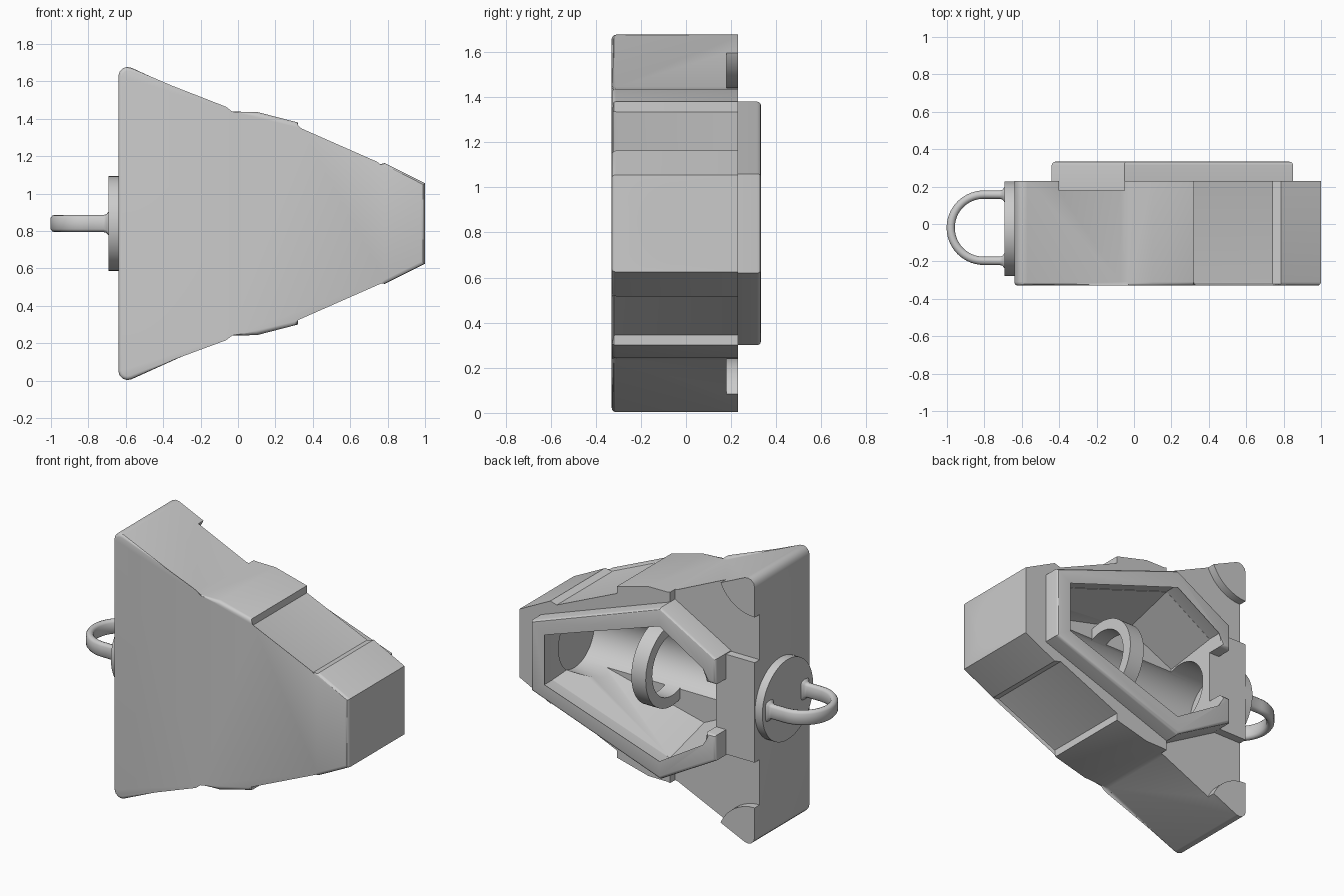
import bpy, bmesh, math
from mathutils import Vector

cube = bpy.data.objects.get("Cube")
if cube:
    bpy.data.objects.remove(cube, do_unlink=True)

MID_Z, BORE_Y = 0.84, -0.03

grey = bpy.data.materials.new("plain grey")
grey.use_nodes = True
grey.diffuse_color = (0.6, 0.6, 0.6, 1)
grey.node_tree.nodes["Principled BSDF"].inputs["Base Color"].default_value = (0.6, 0.6, 0.6, 1)


def finish(name, bm):
    bmesh.ops.recalc_face_normals(bm, faces=bm.faces[:])
    mesh = bpy.data.meshes.new(name)
    bm.to_mesh(mesh)
    bm.free()
    obj = bpy.data.objects.new(name, mesh)
    bpy.context.collection.objects.link(obj)
    mesh.materials.append(grey)
    return obj


def mirror(points):
    """Close a half outline given above the middle line."""
    return points + [(x, 2 * MID_Z - z) for x, z in reversed(points)]


def flip(points):
    return [(x, 2 * MID_Z - z) for x, z in points]


def prism(name, points, y0, y1, end_points=None, bevel=None, width=0.02):
    """Extrude an x-z outline along y; bevel picks edges by a rule."""
    bm = bmesh.new()
    a = [bm.verts.new((x, y0, z)) for x, z in points]
    b = [bm.verts.new((x, y1, z)) for x, z in (end_points or points)]
    bm.faces.new(a)
    bm.faces.new(b)
    n = len(a)
    for i in range(n):
        bm.faces.new((a[i], a[(i + 1) % n], b[(i + 1) % n], b[i]))
    if bevel:
        edges = [e for e in bm.edges if bevel(e)]
        bmesh.ops.bevel(bm, geom=edges, offset=width, segments=3, profile=0.5,
                        affect='EDGES', clamp_overlap=False)
    return finish(name, bm)


def arc_solid(name, r_in, r_out, x0, x1, start, end, steps, y=BORE_Y):
    """Arc of a ring about the bore axis."""
    bm = bmesh.new()
    rows = []
    for i in range(steps + 1):
        t = math.radians(start + (end - start) * i / steps)
        rows.append([bm.verts.new((x, y + r * math.sin(t), MID_Z + r * math.cos(t)))
                     for x, r in ((x0, r_in), (x1, r_in), (x1, r_out), (x0, r_out))])
    for p, q in zip(rows, rows[1:]):
        for k in range(4):
            bm.faces.new((p[k], p[(k + 1) % 4], q[(k + 1) % 4], q[k]))
    bm.faces.new(rows[0])
    bm.faces.new(rows[-1])
    return finish(name, bm)


def rod(name, r, x0, x1, y=BORE_Y, bevel=0):
    """Solid cylinder along x."""
    bm = bmesh.new()
    bmesh.ops.create_cone(bm, cap_ends=True, segments=64, radius1=r, radius2=r, depth=x1 - x0)
    if bevel:
        edges = [e for e in bm.edges if e.verts[0].co.z * e.verts[1].co.z > 0 and e.verts[0].co.z > 0]
        bmesh.ops.bevel(bm, geom=edges, offset=bevel, segments=2, profile=0.5, affect='EDGES')
    for v in bm.verts:
        c = v.co.copy()
        v.co = Vector(((x0 + x1) / 2 - c.z, y + c.y, MID_Z + c.x))
    return finish(name, bm)


def smooth(obj, angle=30):
    bpy.ops.object.select_all(action='DESELECT')
    obj.select_set(True)
    bpy.context.view_layer.objects.active = obj
    bpy.ops.object.shade_smooth_by_angle(angle=math.radians(angle))


def cut(obj, cutter):
    cutter.hide_render = True
    mod = obj.modifiers.new("cut", 'BOOLEAN')
    mod.operation, mod.solver, mod.object = 'DIFFERENCE', 'EXACT', cutter
    bpy.context.view_layer.objects.active = obj
    bpy.ops.object.modifier_apply(modifier=mod.name)
    bpy.data.objects.remove(cutter, do_unlink=True)


# Main wedge body with stepped edges and rounded wide corners
corner = [(-0.59 + 0.05 * math.cos(math.radians(t)), 1.627 + 0.05 * math.sin(math.radians(t)))
          for t in (180, 150, 120, 93, 66)]
outline = mirror(corner + [(-0.07, 1.445), (-0.03, 1.438), (0.10, 1.437), (0.32, 1.38), (0.32, 1.335),
                           (0.74, 1.15), (0.785, 1.163), (1.0, 1.055)])
body = prism("body", outline, -0.33, 0.23,
             bevel=lambda e: all(v.co.y < -0.3 for v in e.verts))

# Shallow recesses beside the corner pads
pad_edge = [(-0.64 + 0.26 * math.cos(math.radians(t)), 1.70 + 0.26 * math.sin(math.radians(t)))
            for t in range(-10, -91, -8)]
recess = [(-0.75, 1.155), (-0.44, 1.155), (-0.05, 1.38), (-0.05, 1.655)] + pad_edge + [(-0.75, 1.44)]
cut(body, prism("upper_recess_cutter", recess, 0.18, 0.3))
cut(body, prism("lower_recess_cutter", flip(recess), 0.18, 0.3))

# Tapered cavity
opening = mirror([(-0.37, 1.09), (-0.05, 1.285), (0.77, 1.01)])
floor = mirror([(-0.37, 1.04), (-0.05, 1.19), (0.77, 0.99)])
cut(body, prism("cavity_cutter", floor, -0.11, 0.24, opening))

# Long bore and its narrower mouth
cut(body, rod("bore_cutter", 0.2, -0.61, 0.8))
cut(body, rod("mouth_cutter", 0.183, 0.7, 1.1))
smooth(body)

# Raised rim around the cavity, open at the wide end
rim_points = mirror([(-0.37, 1.0), (-0.44, 1.0), (-0.44, 1.16), (-0.05, 1.38), (0.85, 1.06)])
inner = mirror([(-0.37, 1.09), (-0.05, 1.285), (0.77, 1.01)])
rim = prism("cavity_rim", rim_points + inner[::-1], 0.17, 0.333,
            bevel=lambda e: all(v.co.y > 0.3 for v in e.verts), width=0.018)
smooth(rim)

# Collar standing in the cavity
collar = arc_solid("collar", 0.195, 0.26, 0.12, 0.22, -25, 205, 40)
smooth(collar)

# End disc closing the bore
disc = rod("end_disc", 0.253, -0.692, -0.63, y=-0.025)
smooth(disc)

# U-shaped handle swept with a rounded section
CX, CY, R = -0.803, -0.02, 0.177
path = [(-0.68, CY + R, 0, 1.9), (-0.694, CY + R, 0, 1.75), (-0.703, CY + R, 0, 1.2), (-0.718, CY + R, 0, 1)]
path += [(CX - R * math.sin(t), CY + R * math.cos(t), t, 1)
         for t in (math.pi * i / 28 for i in range(29))]
path += [(x, CY - R, math.pi, s) for x, _, _, s in reversed(path[:4])]
section = [(0.022, 0.03), (0.013, 0.042), (0, 0.046), (-0.013, 0.042), (-0.022, 0.03),
           (-0.022, -0.03), (-0.013, -0.042), (0, -0.046), (0.013, -0.042), (0.022, -0.03)]
bm = bmesh.new()
rows = []
for x, y, t, s in path:
    grow = 0.022 * (s - 1)
    ring = []
    for u, w in section:
        u += math.copysign(grow, u) if u else 0
        w += math.copysign(grow, w)
        ring.append(bm.verts.new((x - u * math.sin(t), y + u * math.cos(t), MID_Z + w)))
    rows.append(ring)
for p, q in zip(rows, rows[1:]):
    for k in range(len(p)):
        j = (k + 1) % len(p)
        bm.faces.new((p[k], p[j], q[j], q[k]))
bm.faces.new(rows[0])
bm.faces.new(rows[-1])
handle = finish("handle_loop", bm)
smooth(handle, 50)
